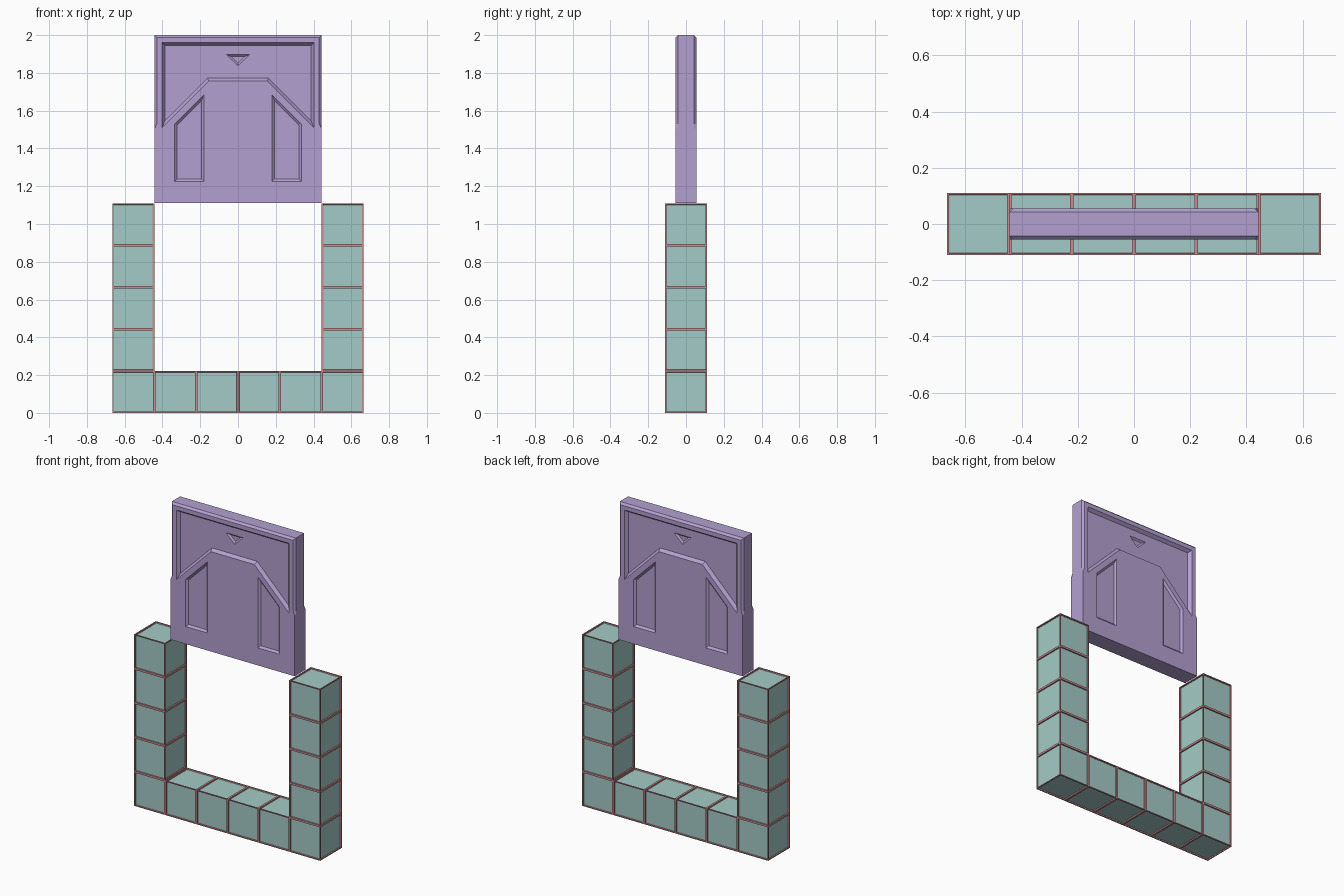
import bpy, bmesh
from mathutils import Vector, Matrix

if "Cube" in bpy.data.objects:
    bpy.data.objects.remove(bpy.data.objects["Cube"])


def material(name, rgb):
    m = bpy.data.materials.new(name)
    m.diffuse_color = (*rgb, 1)
    m.use_nodes = True
    m.node_tree.nodes["Principled BSDF"].inputs["Base Color"].default_value = m.diffuse_color
    return m


PINK = material("pink_edging", (0.60, 0.26, 0.27))
TEAL = material("teal_panel", (0.37, 0.60, 0.57))
PURPLE = material("purple_slab", (0.45, 0.35, 0.63))


def make_object(name, bm, mats):
    mesh = bpy.data.meshes.new(name)
    bm.to_mesh(mesh)
    bm.free()
    for m in mats:
        mesh.materials.append(m)
    ob = bpy.data.objects.new(name, mesh)
    bpy.context.collection.objects.link(ob)
    return ob


# ---- U-shaped frame made of cubes with recessed panels ----
S = 1.33 / 6
base = [(i, 0) for i in range(6)]
left = [(0, k) for k in range(1, 5)]
right = [(5, k) for k in range(1, 5)]
occupied = set(base + left + right)


def cube_row(name, cells):
    bm = bmesh.new()
    for i, k in cells:
        pos = Vector(((i - 2.5) * S, 0, (k + 0.5) * S))
        made = bmesh.ops.create_cube(bm, size=S, matrix=Matrix.Translation(pos))
        faces = {f for v in made["verts"] for f in v.link_faces}
        for f in faces:
            f.normal_update()
        # drop faces hidden between neighbouring cubes
        hidden = [f for f in faces
                  if (i + round(f.normal.x), k + round(f.normal.z)) in occupied
                  and abs(f.normal.y) < 0.5]
        bmesh.ops.delete(bm, geom=hidden, context="FACES")
    bm.normal_update()
    panels = bm.faces[:]
    bmesh.ops.inset_individual(bm, faces=panels, thickness=0.009)
    bmesh.ops.inset_individual(bm, faces=panels, thickness=0.001, depth=-0.008)
    for f in panels:
        f.material_index = 1
    return make_object(name, bm, [PINK, TEAL])


cube_row("frame_base", base)
cube_row("left_pillar", left)
cube_row("right_pillar", right)


# ---- sliding door slab ----
def loft(name, rings):
    """Solid from (xz outline, y) rings with matching point counts."""
    bm = bmesh.new()
    loops = [[bm.verts.new((x, y, z)) for x, z in pts] for pts, y in rings]
    n = len(loops[0])
    for a, b in zip(loops, loops[1:]):
        for j in range(n):
            bm.faces.new((a[j], a[(j + 1) % n], b[(j + 1) % n], b[j]))
    bm.faces.new(loops[0])
    bm.faces.new(loops[-1])
    bmesh.ops.recalc_face_normals(bm, faces=bm.faces[:])
    return make_object(name, bm, [PURPLE])


def inset(pts, d):
    """Move a counter-clockwise outline inward by d with mitred corners."""
    out = []
    for j, p in enumerate(pts):
        p = Vector(p)
        e1 = (p - Vector(pts[j - 1])).normalized()
        e2 = (Vector(pts[(j + 1) % len(pts)]) - p).normalized()
        n1, n2 = Vector((-e1.y, e1.x)), Vector((-e2.y, e2.x))
        out.append(tuple(p + (n1 + n2) * (d / (1 + n1.dot(n2)))))
    return out


def mirrored(half):
    return half + [(-x, z) for x, z in reversed(half)]


H = 0.055   # half thickness
C = 0.013   # chamfer on the upper outer edges
W = 0.443   # half width
face = mirrored([(W, 1.112), (W, 1.505), (W - C, 1.53), (W - C, 2 - C)])
side = mirrored([(W, 1.112), (W, 1.505), (W, 1.53), (W, 2.0)])
door = loft("door_slab", [(face, -H), (side, -H + C), (side, H - C), (face, H)])

# recesses: outline, wall width, depth, starting surface
DEEP = 0.02
upper_field = [(-.402, 1.96), (-.402, 1.51), (-.155, 1.757),
               (.155, 1.757), (.402, 1.51), (.402, 1.96)]
left_slot = [(-.335, 1.225), (-.18, 1.225), (-.18, 1.685), (-.335, 1.53)]
right_slot = [(-x, z) for x, z in reversed(left_slot)]
arrow = [(-.062, 1.897), (0, 1.838), (.062, 1.897)]
recesses = [(upper_field, .015, DEEP, H), (left_slot, .013, .012, H),
            (right_slot, .013, .012, H), (arrow, .010, .010, H - DEEP)]

bpy.context.view_layer.objects.active = door
for s in (-1, 1):
    for pts, wall, depth, surf in recesses:
        lift = 0.008
        cutter = loft("recess_cutter", [
            (inset(pts, -wall * lift / depth), s * (surf + lift)),
            (inset(pts, wall), s * (surf - depth))])
        cutter.hide_render = True
        mod = door.modifiers.new("recess", "BOOLEAN")
        mod.operation = "DIFFERENCE"
        mod.solver = "EXACT"
        mod.object = cutter
        bpy.ops.object.modifier_apply(modifier=mod.name)
        bpy.data.objects.remove(cutter)
